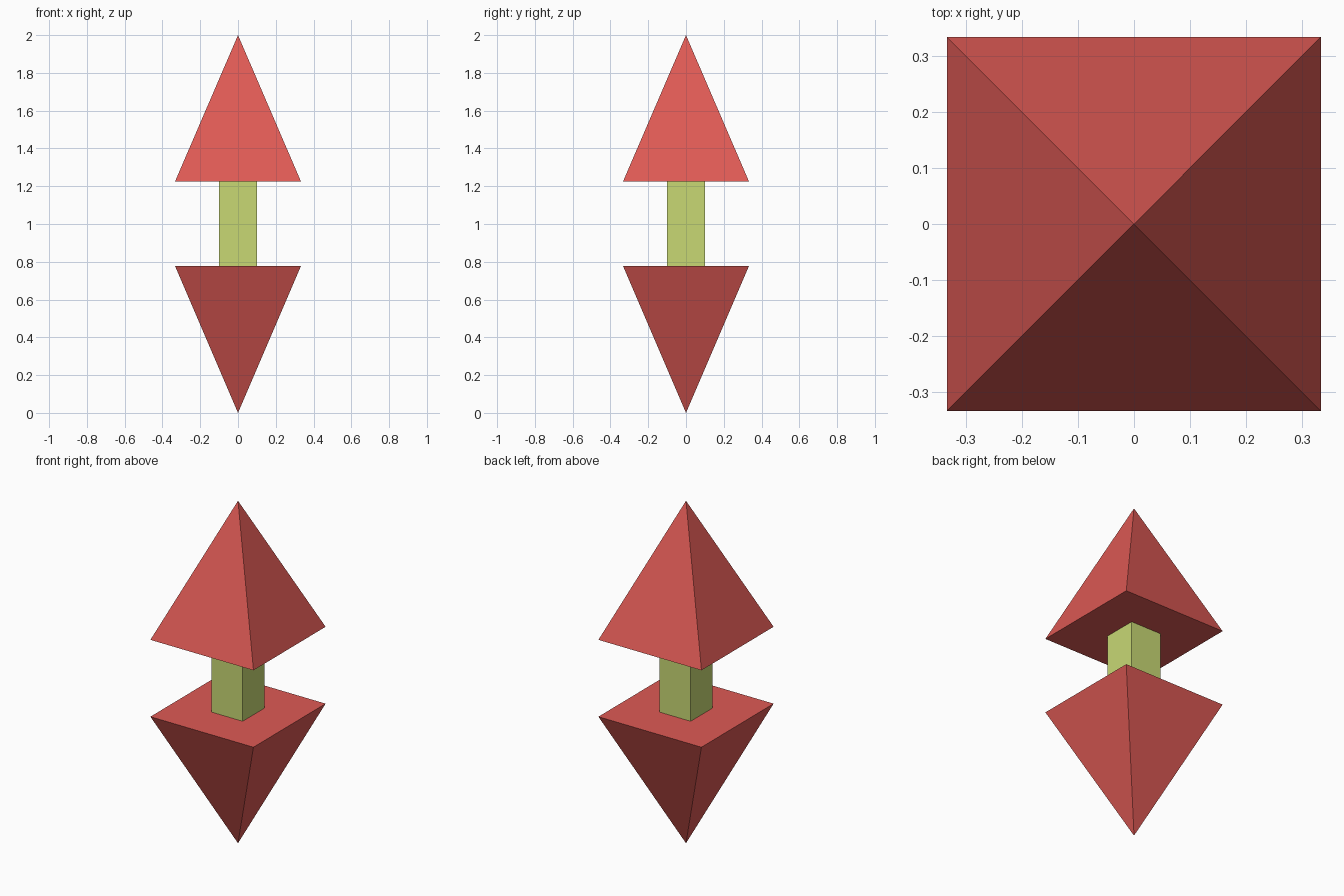
import bpy
import math

if "Cube" in bpy.data.objects:
    bpy.data.objects.remove(bpy.data.objects["Cube"])


def flat_color(name, rgb):
    mat = bpy.data.materials.new(name)
    mat.diffuse_color = (*rgb, 1.0)
    mat.use_nodes = True
    mat.node_tree.nodes["Principled BSDF"].inputs["Base Color"].default_value = mat.diffuse_color
    return mat


RED = flat_color("coral red", (0.73, 0.102, 0.09))
GREEN = flat_color("olive green", (0.58, 0.69, 0.175))

HALF_BASE = 0.333   # half width of each pyramid base
HALF_SHAFT = 0.10   # half width of the square shaft
LOW, HIGH, TOP = 0.777, 1.226, 2.0


def square_solid(name, z0, z1, half0, half1, mat):
    """Four-sided frustum; a half width of zero makes a point."""
    bpy.ops.mesh.primitive_cone_add(
        vertices=4, radius1=half0 * math.sqrt(2), radius2=half1 * math.sqrt(2),
        depth=z1 - z0, location=(0, 0, (z0 + z1) / 2), rotation=(0, 0, math.pi / 4))
    obj = bpy.context.object
    obj.name = name
    obj.data.materials.append(mat)
    bpy.ops.object.transform_apply(location=True, rotation=True, scale=True)
    return obj


# Upward and downward arrow heads
square_solid("upper_arrowhead", HIGH, TOP, HALF_BASE, 0, RED)
square_solid("lower_arrowhead", 0, LOW, 0, HALF_BASE, RED)

# Square shaft joining the two heads
square_solid("shaft", LOW, HIGH, HALF_SHAFT, HALF_SHAFT, GREEN)
